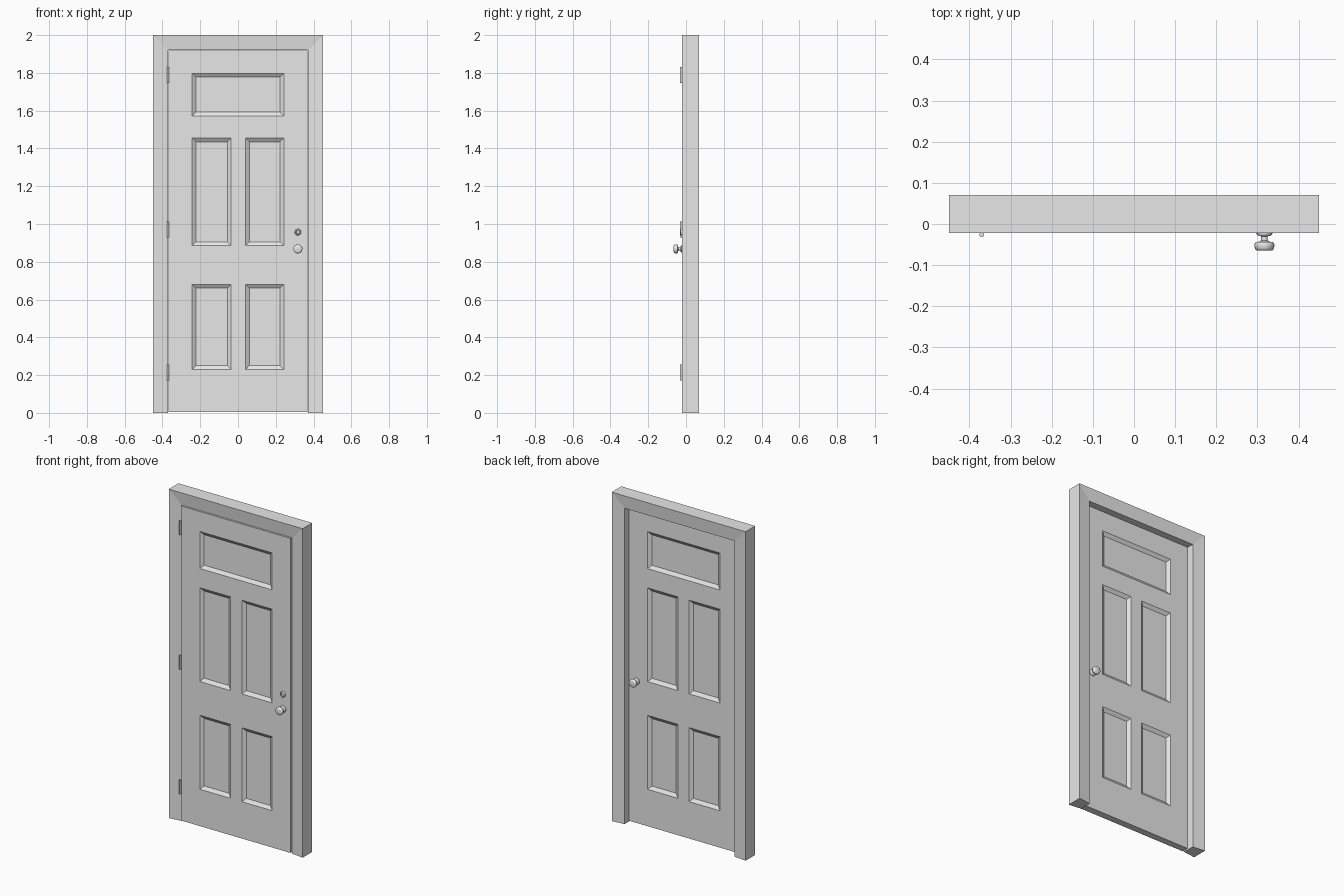
import bpy, bmesh, math

if "Cube" in bpy.data.objects:
    bpy.data.objects.remove(bpy.data.objects["Cube"])

paint = bpy.data.materials.new("light grey")
paint.diffuse_color = (0.8, 0.8, 0.8, 1)
paint.use_nodes = True
paint.node_tree.nodes["Principled BSDF"].inputs["Base Color"].default_value = paint.diffuse_color

FRONT, BACK = -0.02, 0.022      # door leaf faces
LOCK_X = 0.317


def finish(bm, name, smooth=False):
    bmesh.ops.recalc_face_normals(bm, faces=bm.faces[:])
    mesh = bpy.data.meshes.new(name)
    bm.to_mesh(mesh)
    bm.free()
    mesh.materials.append(paint)
    ob = bpy.data.objects.new(name, mesh)
    bpy.context.collection.objects.link(ob)
    if smooth:
        bpy.ops.object.select_all(action='DESELECT')
        ob.select_set(True)
        bpy.context.view_layer.objects.active = ob
        bpy.ops.object.shade_smooth_by_angle(angle=math.radians(40))
    return ob


def lathe(name, profile, x, y, z, direction, segments=24):
    """Turn (radius, distance) points around an axis along y."""
    bm = bmesh.new()
    rings = []
    for r, d in profile:
        ring = []
        for k in range(segments):
            a = 2 * math.pi * k / segments
            ring.append(bm.verts.new((x + r * math.cos(a), y + direction * d, z + r * math.sin(a))))
        rings.append(ring)
    for a, b in zip(rings, rings[1:]):
        for k in range(segments):
            n = (k + 1) % segments
            bm.faces.new((a[k], a[n], b[n], b[k]))
    bm.faces.new(rings[0])
    bm.faces.new(rings[-1])
    return finish(bm, name, True)


# Frame: sloped casing section carried round the two jambs and the head, mitred
section = [(0, -0.022), (0.08, -0.012), (0.08, 0.062), (0, 0.07)]
bm = bmesh.new()
loops = []
for corner in range(4):
    side = -1 if corner < 2 else 1
    top = corner in (1, 2)
    loops.append([bm.verts.new((side * (0.45 - t), y, 2 - t if top else 0)) for t, y in section])
for a, b in zip(loops, loops[1:]):
    for k in range(4):
        n = (k + 1) % 4
        bm.faces.new((a[k], a[n], b[n], b[k]))
bm.faces.new(loops[0])
bm.faces.new(loops[-1])
finish(bm, "door_frame")

# Door leaf: gridded on both faces, with bevelled sunken panels
xs = [-0.367, -0.243, -0.036, 0.04, 0.243, 0.367]
zs = [0.006, 0.23, 0.68, 0.885, 1.455, 1.572, 1.797, 1.918]
nx, nz = len(xs) - 1, len(zs) - 1
bm = bmesh.new()
v = {(i, j, s): bm.verts.new((x, y, z))
     for s, y in enumerate((FRONT, BACK)) for i, x in enumerate(xs) for j, z in enumerate(zs)}
panels = []
for s in (0, 1):
    for i in range(nx):
        for j in range(nz):
            f = bm.faces.new((v[i, j, s], v[i + 1, j, s], v[i + 1, j + 1, s], v[i, j + 1, s]))
            if (j in (1, 3) and i in (1, 3)) or (j == 5 and 1 <= i <= 3):
                panels.append(f)
rim = ([(i, 0) for i in range(nx)] + [(nx, j) for j in range(nz)]
       + [(i, nz) for i in range(nx, 0, -1)] + [(0, j) for j in range(nz, 0, -1)])
for a, b in zip(rim, rim[1:] + rim[:1]):
    bm.faces.new((v[(*a, 0)], v[(*b, 0)], v[(*b, 1)], v[(*a, 1)]))
bmesh.ops.recalc_face_normals(bm, faces=bm.faces[:])
bmesh.ops.inset_region(bm, faces=panels, thickness=0.02, depth=-0.014,
                       use_boundary=True, use_even_offset=True)
finish(bm, "door_leaf")

# Hinge knuckles
for label, z in (("lower", 0.213), ("middle", 0.97), ("upper", 1.788)):
    bpy.ops.mesh.primitive_cylinder_add(vertices=16, radius=0.006, depth=0.085,
                                        location=(-0.37, -0.026, z))
    hinge = bpy.context.object
    hinge.name = label + "_hinge"
    hinge.data.materials.append(paint)
    bpy.ops.object.shade_smooth_by_angle(angle=math.radians(40))

# Knobs on both sides: rosette, neck and rounded grip
knob = [(0.020, 0), (0.020, 0.003), (0.015, 0.008), (0.008, 0.010), (0.008, 0.020),
        (0.013, 0.023), (0.021, 0.024), (0.0235, 0.027), (0.024, 0.032),
        (0.0235, 0.038), (0.021, 0.043), (0.017, 0.045)]
lathe("front_knob", knob, LOCK_X, FRONT, 0.868, -1)
lathe("back_knob", knob, LOCK_X, BACK, 0.868, 1)

# Deadbolt cylinder with a sunken key face
bolt = [(0.017, 0), (0.017, 0.005), (0.014, 0.009), (0.010, 0.009), (0.008, 0.005)]
lathe("deadbolt", bolt, LOCK_X, FRONT, 0.957, -1)
